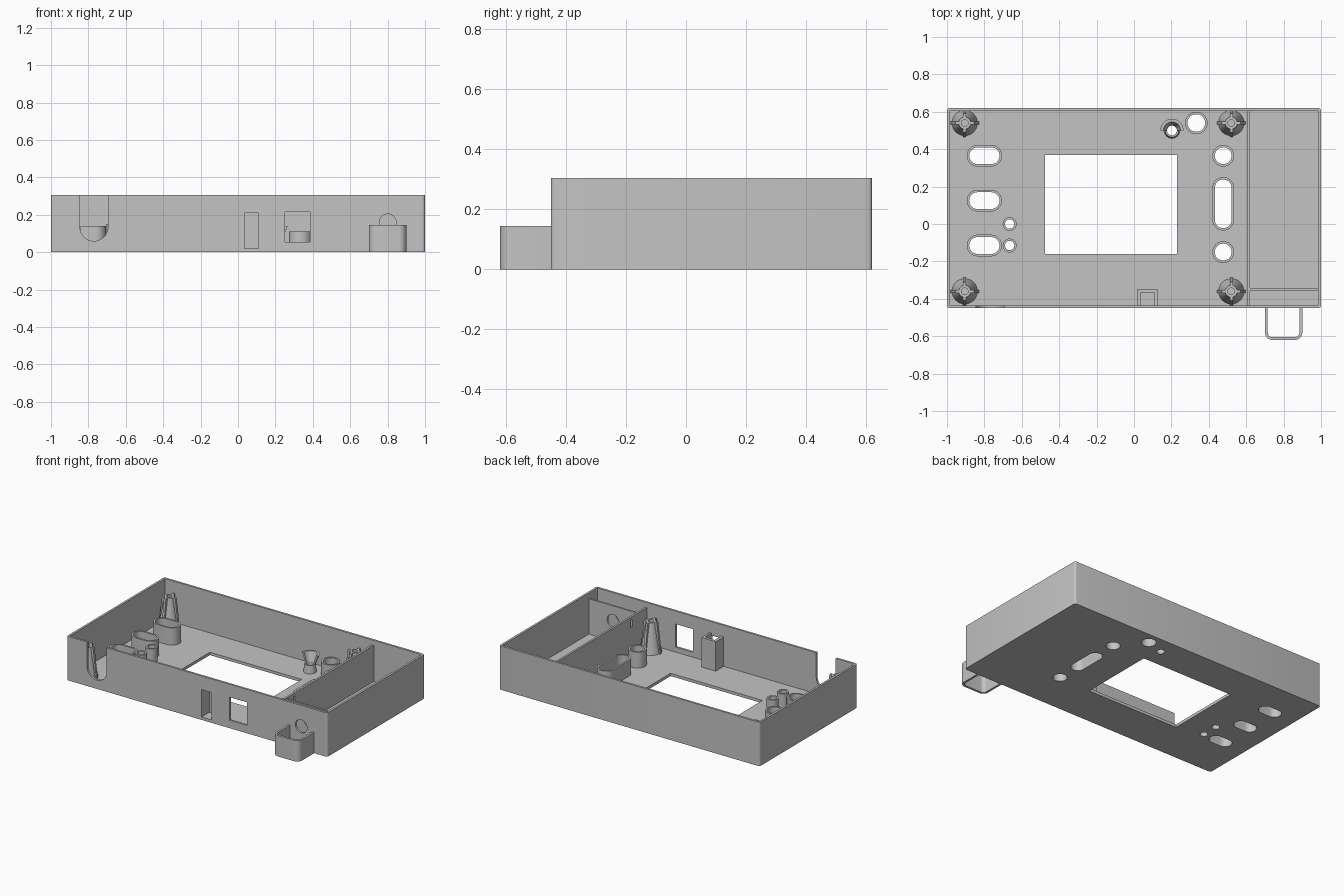
import bpy, bmesh, math

cube = bpy.data.objects.get("Cube")
if cube:
    bpy.data.objects.remove(cube, do_unlink=True)

grey = bpy.data.materials.new("plain grey")
grey.use_nodes = True
colour = (0.55, 0.55, 0.55, 1)
grey.diffuse_color = colour
grey.node_tree.nodes["Principled BSDF"].inputs["Base Color"].default_value = colour

X, Y0, Y1, H = 1.0, -0.45, 0.62, 0.305   # case extents
T, FLOOR = 0.015, 0.02                   # wall and floor thickness


def finish(name, bm):
    bmesh.ops.remove_doubles(bm, verts=bm.verts, dist=1e-5)
    bmesh.ops.recalc_face_normals(bm, faces=bm.faces)
    mesh = bpy.data.meshes.new(name)
    bm.to_mesh(mesh)
    bm.free()
    mesh.materials.clear()
    mesh.materials.append(grey)
    mesh.shade_smooth()
    mesh.set_sharp_from_angle(angle=math.radians(30))
    obj = bpy.data.objects.new(name, mesh)
    bpy.context.collection.objects.link(obj)
    return obj


def plate(name, loops, low, high, plane="top"):
    """Extrude an outline (first loop) with holes (other loops) from low to high."""
    curve = bpy.data.curves.new(name + " outline", "CURVE")
    curve.dimensions = "2D"
    curve.fill_mode = "BOTH"
    curve.extrude = (high - low) / 2
    for loop in loops:
        spline = curve.splines.new("POLY")
        spline.points.add(len(loop) - 1)
        for point, (u, v) in zip(spline.points, loop):
            point.co = (u, v, 0, 1)
        spline.use_cyclic_u = True
    temp = bpy.data.objects.new(name + " outline", curve)
    bpy.context.collection.objects.link(temp)
    graph = bpy.context.evaluated_depsgraph_get()
    mesh = bpy.data.meshes.new_from_object(temp.evaluated_get(graph))
    bm = bmesh.new()
    bm.from_mesh(mesh)
    bpy.data.objects.remove(temp, do_unlink=True)
    bpy.data.curves.remove(curve)
    bpy.data.meshes.remove(mesh)
    for vert in bm.verts:
        u, v, w = vert.co
        w += (low + high) / 2
        vert.co = {"top": (u, v, w), "front": (u, w, v), "side": (w, u, v)}[plane]
    return finish(name, bm)


def lathe(name, profile, centre, angle=2 * math.pi, steps=32):
    bm = bmesh.new()
    verts = [bm.verts.new((r, 0, z)) for r, z in profile]
    edges = [bm.edges.new((a, b)) for a, b in zip(verts, verts[1:] + verts[:1])]
    bmesh.ops.spin(bm, geom=verts + edges, cent=(0, 0, 0), axis=(0, 0, 1),
                   angle=angle, steps=steps)
    bmesh.ops.remove_doubles(bm, verts=bm.verts, dist=1e-5)
    bmesh.ops.holes_fill(bm, edges=[e for e in bm.edges if e.is_boundary])
    obj = finish(name, bm)
    obj.location = (*centre, 0)
    return obj


def rect(x0, x1, y0, y1):
    return [(x0, y0), (x1, y0), (x1, y1), (x0, y1)]


def arc(cx, cy, r, start, end, steps):
    angles = [math.radians(start + (end - start) * i / steps) for i in range(steps + 1)]
    return [(cx + r * math.cos(a), cy + r * math.sin(a)) for a in angles]


def rounded(x0, x1, y0, y1, r, steps=8):
    return (arc(x1 - r, y0 + r, r, -90, 0, steps) + arc(x1 - r, y1 - r, r, 0, 90, steps)
            + arc(x0 + r, y1 - r, r, 90, 180, steps) + arc(x0 + r, y0 + r, r, 180, 270, steps))


def stadium(cx, cy, hx, hy):
    """Circle or slot: the ends shrink slightly so no two points coincide."""
    return rounded(cx - hx, cx + hx, cy - hy, cy + hy, min(hx, hy) * 0.995)


# Openings with raised collars: centre, half sizes of the collar, rim, top
collars = [("left_slot", -0.8, y, 0.094, 0.058, 0.013, 0.14) for y in (0.365, 0.125, -0.115)]
collars += [("small_post", -0.665, y, 0.037, 0.037, 0.012, 0.15) for y in (0.0, -0.115)]
collars += [("right_ring", 0.477, y, 0.058, 0.058, 0.013, 0.13) for y in (0.365, -0.15)]
collars += [("right_slot", 0.477, 0.108, 0.058, 0.143, 0.013, 0.13),
            ("back_ring", 0.333, 0.54, 0.06, 0.06, 0.013, 0.11)]

holes = [rect(-0.475, 0.23, -0.16, 0.37), stadium(0.203, 0.5, 0.026, 0.026)]
for name, cx, cy, hx, hy, rim, top in collars:
    hole = stadium(cx, cy, hx - rim, hy - rim)
    holes.append(hole)
    plate(name, [stadium(cx, cy, hx, hy), hole], FLOOR, top)

# Floor with screen window
plate("floor", [rect(-X + T, X - T, Y0 + T, Y1 - T)] + holes, 0, FLOOR)

# Side and back walls in one U shape
plate("side_and_back_walls", [rounded(-X, X, Y0, Y1, T, 4) + [
    (-X + T, Y0 + T), (-X + T, Y1 - T), (X - T, Y1 - T), (X - T, Y0 + T)]], 0, H)

# Front wall with cable notch, button slot, socket window and cord hole
cord_hole = stadium(0.8, 0.16, 0.045, 0.045)
front = ([(-X + T, 0), (X - T, 0), (X - T, H), (-0.695, H)]
         + arc(-0.77, 0.135, 0.075, 0, -180, 20) + [(-0.845, H), (-X + T, H)])
plate("front_wall", [front, rect(0.035, 0.11, FLOOR, 0.21),
                     rect(0.25, 0.385, 0.055, 0.215), cord_hole], Y0, Y0 + T, "front")

# Side compartment partitions
plate("divider", [rect(Y0 + T, Y1 - T, FLOOR, 0.27), rect(-0.275, -0.257, 0.2, 0.25)],
      0.605, 0.619, "side")
plate("cross_wall", [rect(0.619, X - T, FLOOR, 0.265), cord_hole], -0.355, -0.342, "front")

# Button guide behind the front wall
plate("button_guide", [[(0.015, Y0 + T), (0.035, Y0 + T), (0.035, -0.365), (0.11, -0.365),
                        (0.11, Y0 + T), (0.125, Y0 + T), (0.125, -0.347), (0.015, -0.347)]],
      FLOOR, 0.225)

# Cord loop on the front
plate("cord_loop", [rounded(0.7, 0.9, -0.62, Y0, 0.04)[:9]
                    + [(0.9, Y0), (0.885, Y0)]
                    + arc(0.86, -0.58, 0.025, 0, -90, 8)
                    + arc(0.74, -0.58, 0.025, -90, -180, 8)
                    + [(0.715, Y0), (0.7, Y0)]
                    + arc(0.74, -0.58, 0.04, 180, 270, 8)], 0, 0.145)

# Indicator light holder: short tube with a half funnel on top
light = (0.203, 0.5)
lathe("light_tube", [(0.026, FLOOR), (0.042, FLOOR), (0.036, 0.075), (0.026, 0.075)], light)
lathe("light_funnel", [(0.026, 0.075), (0.036, 0.075), (0.062, 0.14), (0.046, 0.14)],
      light, math.pi, 16)

# Screw standoffs with four fins
for cx in (-0.905, 0.52):
    for cy in (-0.36, 0.54):
        lathe("standoff", [(0.018, FLOOR), (0.068, FLOOR), (0.032, 0.23), (0.018, 0.23)],
              (cx, cy))
        for side in (-1, 1):
            for plane, c, w in (("front", cx, cy), ("side", cy, cx)):
                fin = [(0.024, FLOOR), (0.075, FLOOR), (0.05, 0.23), (0.024, 0.23)]
                plate("standoff_fin", [[(c + side * u, z) for u, z in fin]],
                      w - 0.008, w + 0.008, plane)
